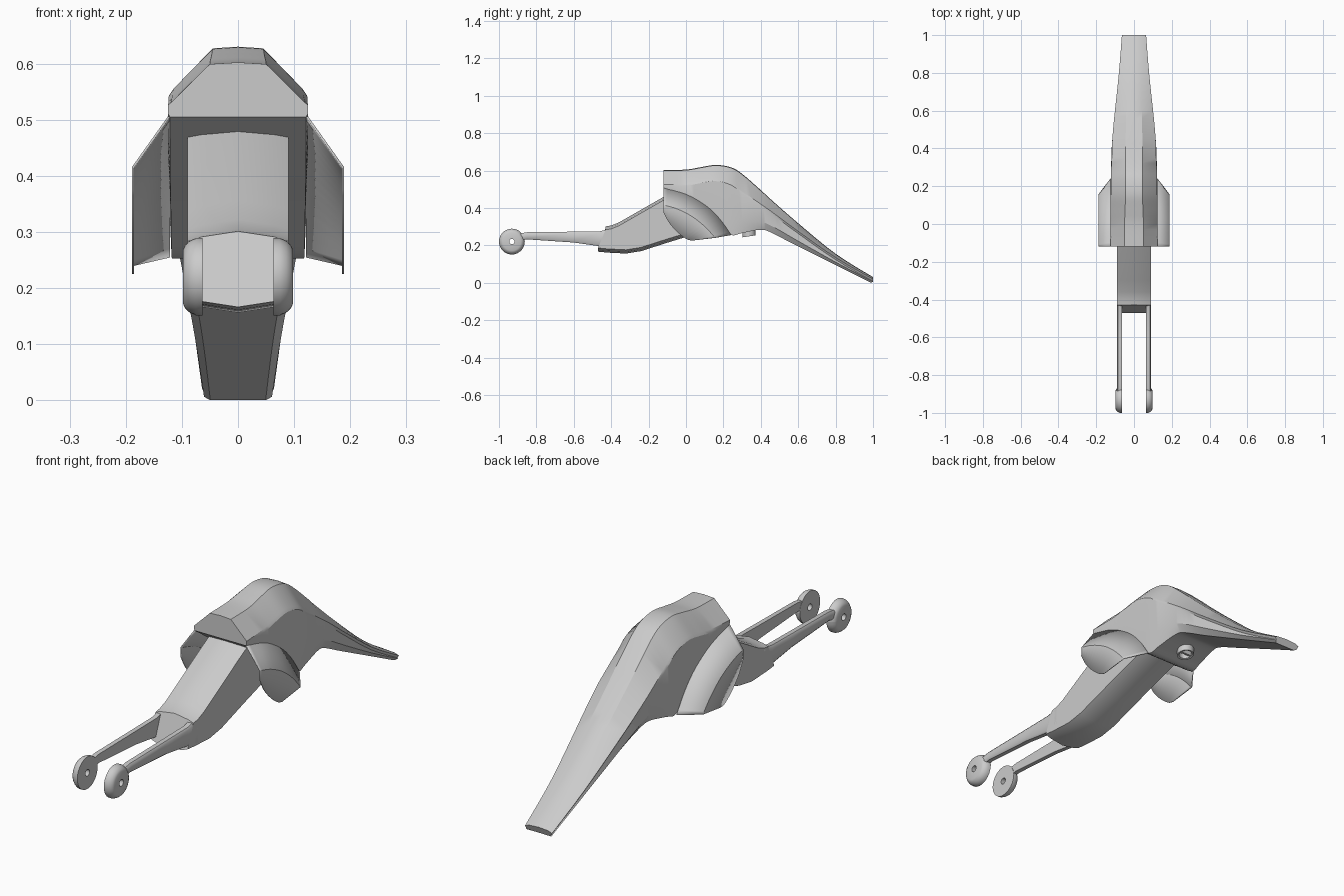
import bpy, bmesh, math
from mathutils import Vector

cube = bpy.data.objects.get("Cube")
if cube:
    bpy.data.objects.remove(cube, do_unlink=True)

grey = bpy.data.materials.new("light_grey")
grey.use_nodes = True
grey.diffuse_color = (0.6, 0.6, 0.6, 1)
grey.node_tree.nodes["Principled BSDF"].inputs["Base Color"].default_value = (0.6, 0.6, 0.6, 1)


def smooth_path(points, steps=4):
    """Catmull-Rom interpolation through tuples of any length."""
    pts = [Vector(p) for p in points]
    out = []
    for i in range(len(pts) - 1):
        a, b = pts[max(i - 1, 0)], pts[i]
        c, d = pts[i + 1], pts[min(i + 2, len(pts) - 1)]
        for k in range(steps):
            t = k / steps
            out.append(b + 0.5 * t * ((c - a) + t * ((2 * a - 5 * b + 4 * c - d)
                                                     + t * (3 * (b - c) + d - a))))
    return out + [pts[-1]]


def finish(name, bm, angle=30, normals=True):
    if normals:
        bmesh.ops.recalc_face_normals(bm, faces=bm.faces)
    mesh = bpy.data.meshes.new(name)
    bm.to_mesh(mesh)
    bm.free()
    mesh.materials.append(grey)
    ob = bpy.data.objects.new(name, mesh)
    bpy.context.collection.objects.link(ob)
    bpy.ops.object.select_all(action='DESELECT')
    ob.select_set(True)
    bpy.context.view_layer.objects.active = ob
    bpy.ops.object.shade_smooth_by_angle(angle=math.radians(angle))
    return ob


def mirror(ob):
    mod = ob.modifiers.new("mirror", 'MIRROR')
    mod.use_mirror_merge = False


def loft(name, rings, caps=True, closed=True, angle=30):
    bm = bmesh.new()
    rows = [[bm.verts.new(p) for p in ring] for ring in rings]
    n = len(rows[0])
    for a, b in zip(rows, rows[1:]):
        for i in range(n if closed else n - 1):
            j = (i + 1) % n
            bm.faces.new((a[i], a[j], b[j], b[i]))
    if caps:
        bm.faces.new(rows[0])
        bm.faces.new(rows[-1])
    return finish(name, bm, angle)


def symmetric(half):
    """Half ring from top centre to bottom centre, completed across x."""
    return half + [(-x, y, z) for x, y, z in reversed(half[1:-1])]


# Tail body: y, top, shoulder height, bottom, half width, top half width
stations = [
    (-.12, .602, .525, .505, .125, .050),
    (0, .605, .53, .42, .125, .050),
    (.08, .618, .545, .365, .124, .047),
    (.16, .63, .555, .31, .123, .045),
    (.24, .617, .535, .255, .122, .045),
    (.30, .582, .49, .265, .122, .045),
    (.40, .495, .42, .283, .120, .045),
    (.46, .44, .378, .27, .116, .044),
    (.60, .318, .275, .2, .101, .042),
    (.80, .155, .135, .1, .080, .040),
    (1, .03, .02, .0, .064, .045),
]
rings = []
for y, top, sh, bot, w, tw in smooth_path(stations):
    rear = min(max((y - .24) / .3, 0), 1)
    lip = .007 * rear
    bump = .008 * min(max(y + .12, 0) / .2, 1) * (1 - rear)
    foot = w * (.97 - .2 * rear)
    rings.append(symmetric([
        (0, y, top), (tw, y, top - .003),
        (w - bump, y, sh), (w - lip, y, sh - .012),
        (w - lip * .5, y, bot + (sh - bot) * .3),
        (foot, y - .012 * rear, bot), (0, y - .012 * rear, bot)]))
loft("tail_body", rings, angle=25)

# Flared side shields: joint line, crease line and free edge as (y, z)
joint = [(-.12, .505), (0, .472), (.107, .41), (.18, .34), (.24, .255)]
crease = [(-.12, .415), (-.05, .395), (.03, .355), (.1, .3), (.155, .24)]
edge = [(-.12, .375), (-.09, .32), (-.045, .27), (0, .235), (.03, .225)]
rows = [[(x, *p) for p in smooth_path(line)]
        for x, line in ((.123, joint), (.187, crease), (.187, edge))]
shield = loft("side_shield", rows, caps=False, closed=False, angle=20)
solid = shield.modifiers.new("thickness", 'SOLIDIFY')
solid.thickness = .004
solid.offset = 0
mirror(shield)

# Arm: y at top, y at bottom, top, bottom
arm = [
    (-.43, -.47, .297, .172), (-.40, -.42, .302, .167),
    (-.36, -.32, .318, .162), (-.30, -.24, .352, .175),
    (-.12, -.1, .455, .22), (.02, .2, .53, .312),
]
rings = []
for yt, yb, top, bot in arm:
    rings.append(symmetric([
        (0, yt, top + .004), (.065, yt, top - .006), (.09, yt, top - .014),
        (.09, yb, bot + .014), (.065, yb, bot + .004), (0, yb, bot - .006)]))
loft("arm", rings, angle=25)

# Fork prongs: y, bottom, top
prong = [(-.90, .222, .262), (-.85, .232, .27), (-.60, .215, .273),
         (-.46, .195, .275), (-.40, .18, .29)]
rings = []
for y, lo, hi in prong:
    rings.append([(.064, y, lo), (.084, y, lo), (.09, y, lo + .008),
                  (.09, y, hi - .008), (.084, y, hi), (.064, y, hi)])
mirror(loft("fork_prong", rings, angle=40))

# Fork end discs: a profile of (x, radius) spun round the pivot
profile = [(.063, .014), (.063, .069), (.075, .069), (.086, .064),
           (.094, .057), (.098, .048), (.098, .014)]
rings = []
for k in range(33):
    a = math.tau * k / 32
    rings.append([(x, -.931 + r * math.cos(a), .22 + r * math.sin(a)) for x, r in profile])
mirror(loft("fork_disc", rings, caps=False, angle=30))

# Loop under the body: a short ring with a cross bar
ring_profile = [(.035, .248), (.035, .30), (.027, .30), (.027, .25)]
rings = []
for k in range(25):
    a = math.tau * k / 24
    rings.append([(r * math.cos(a), .337 + r * math.sin(a), z + .15 * r * math.sin(a))
                  for r, z in ring_profile])
loft("under_ring", rings, caps=False)

bm = bmesh.new()
bmesh.ops.create_cube(bm, size=1)
bmesh.ops.scale(bm, vec=(.06, .01, .03), verts=bm.verts)
bmesh.ops.translate(bm, vec=(0, .337, .267), verts=bm.verts)
finish("under_ring_bar", bm)
